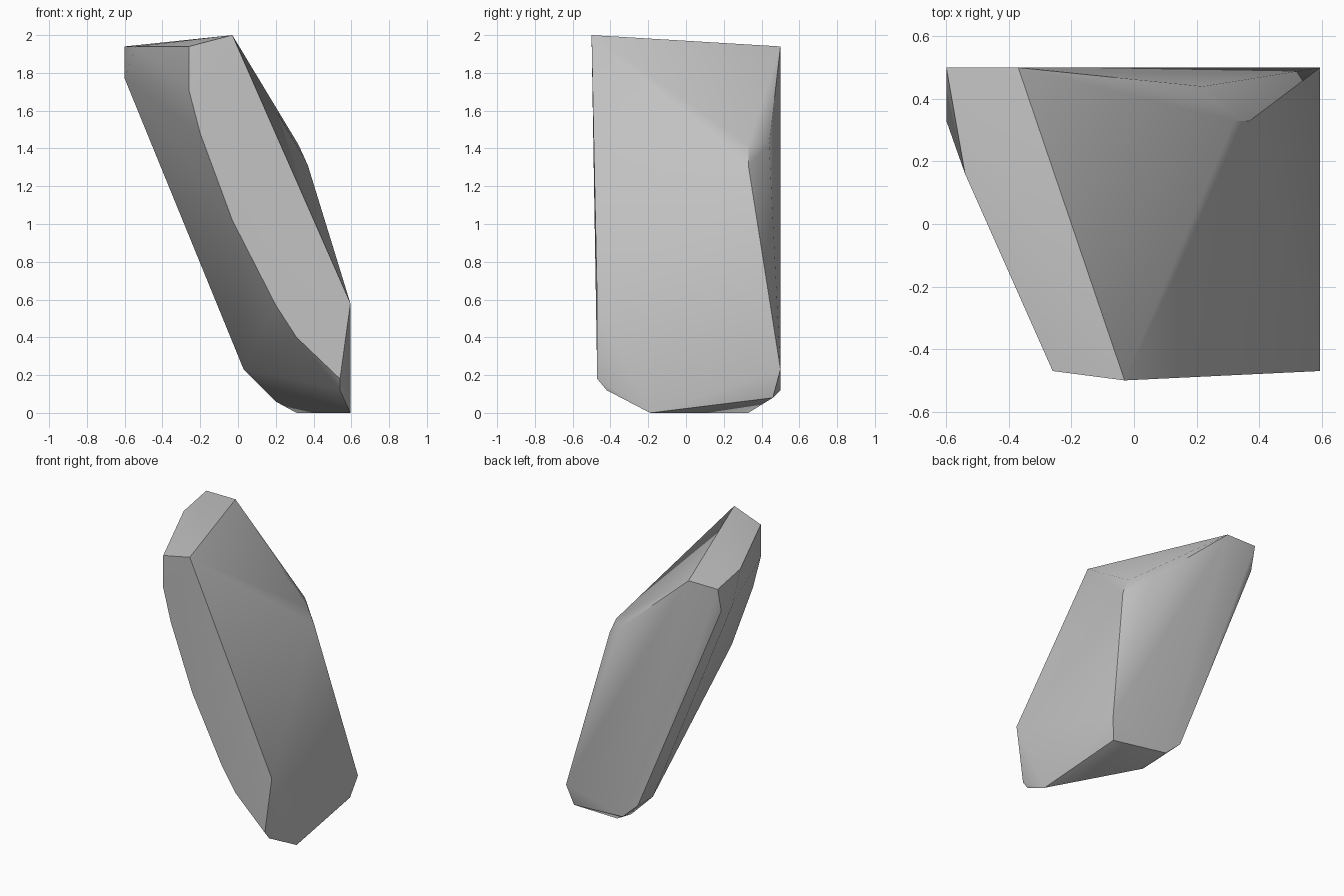
import bpy
import bmesh
from math import radians

cube = bpy.data.objects.get("Cube")
if cube:
    bpy.data.objects.remove(cube, do_unlink=True)


def flat_colour(name, rgb):
    mat = bpy.data.materials.new(name)
    mat.use_nodes = True
    colour = (*rgb, 1.0)
    mat.diffuse_color = colour
    mat.node_tree.nodes["Principled BSDF"].inputs["Base Color"].default_value = colour
    return mat


# Front facet: a curved lower-left edge in x, z, all at nearly one depth
front_y = -0.47
front_edge = [(0.54, 0.18), (0.31, 0.40), (0.20, 0.57), (-0.03, 1.02),
              (-0.20, 1.48), (-0.26, 1.71), (-0.26, 1.94), (0.595, 0.58)]
corners = [(x, front_y, z) for x, z in front_edge]

# Top tip and sloping top facet
corners += [(-0.03, -0.50, 2.0), (-0.37, 0.50, 1.94), (-0.60, 0.50, 1.94),
            (-0.54, 0.16, 1.94)]

# Lower-left edge: a curved run at one depth, from the top down to the base
left_y = 0.33
left_edge = [(-0.60, 1.77), (0.03, 0.23), (0.20, 0.06), (0.31, 0.0)]
corners += [(x, left_y, z) for x, z in left_edge]

# Chipped shoulder at the back
corners += [(0.32, 0.33, 1.42), (0.37, 0.33, 1.31), (0.22, 0.44, 1.42)]

# Back corners
corners += [(-0.60, 0.46, 1.77), (0.595, 0.50, 0.23), (0.56, 0.46, 0.08),
            (0.15, 0.50, 0.12), (0.03, 0.50, 0.23)]

# Front of the underside
corners += [(0.54, -0.42, 0.12), (0.595, -0.19, 0.0)]

# Wrap the corners into one faceted stone
bm = bmesh.new()
for corner in corners:
    bm.verts.new(corner)
hull = bmesh.ops.convex_hull(bm, input=bm.verts)
loose = {g for g in hull["geom_interior"] + hull["geom_unused"]
         if isinstance(g, bmesh.types.BMVert)}
bmesh.ops.delete(bm, geom=list(loose), context="VERTS")
bmesh.ops.recalc_face_normals(bm, faces=bm.faces)

mesh = bpy.data.meshes.new("rock")
bm.to_mesh(mesh)
bm.free()
mesh.materials.append(flat_colour("stone grey", (0.55, 0.55, 0.55)))

rock = bpy.data.objects.new("rock", mesh)
bpy.context.collection.objects.link(rock)
bpy.context.view_layer.objects.active = rock
rock.select_set(True)
bpy.ops.object.shade_smooth_by_angle(angle=radians(35))
